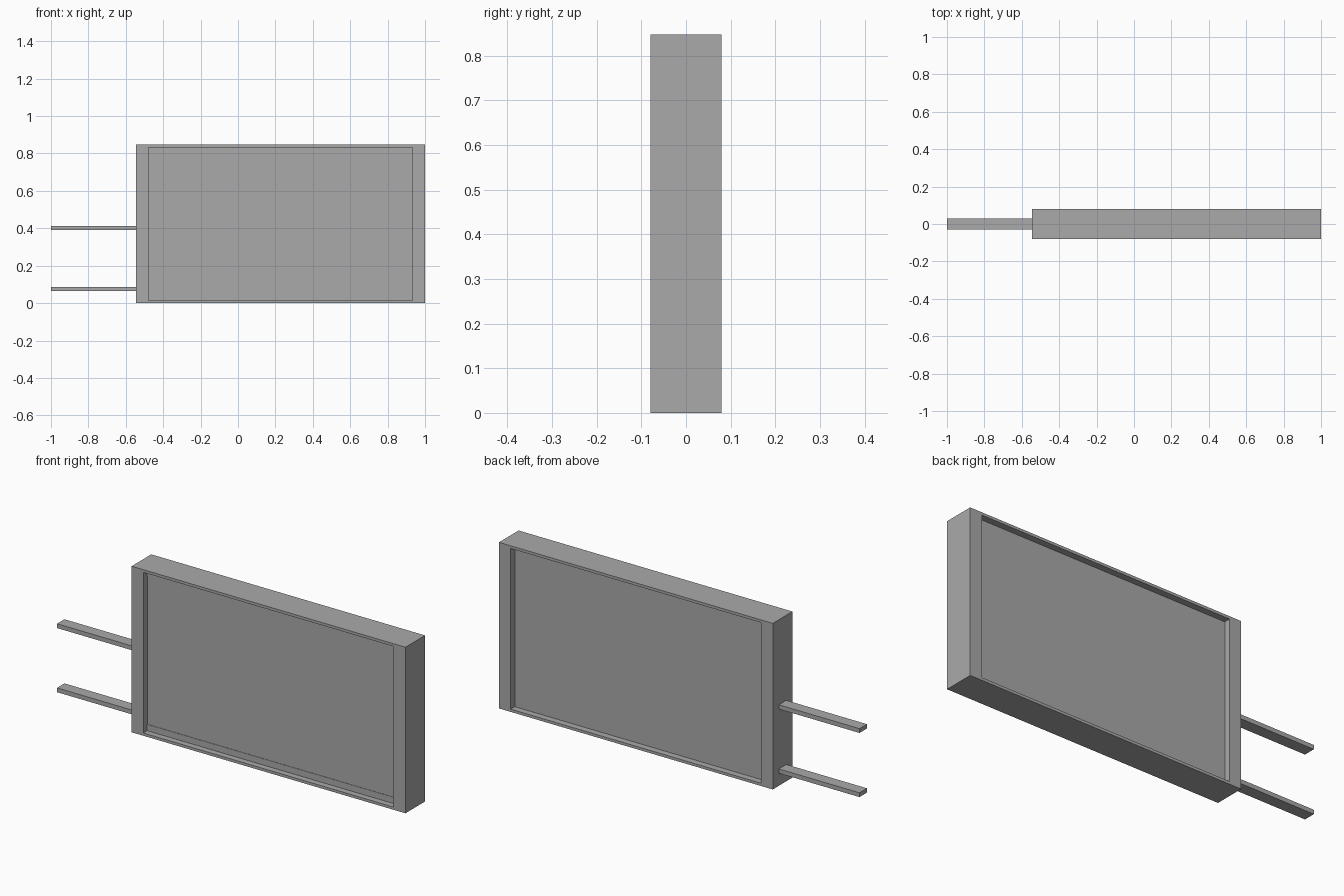
import bpy

if "Cube" in bpy.data.objects:
    bpy.data.objects.remove(bpy.data.objects["Cube"])

# Single grey finish
grey = bpy.data.materials.new("plain_grey")
grey.use_nodes = True
colour = (0.4, 0.4, 0.4, 1)
grey.diffuse_color = colour
grey.node_tree.nodes["Principled BSDF"].inputs["Base Color"].default_value = colour


def box(name, x, y, z):
    """Flat-shaded box spanning the given (low, high) ranges."""
    spans = (x, y, z)
    bpy.ops.mesh.primitive_cube_add(size=1, location=[(a + b) / 2 for a, b in spans])
    ob = bpy.context.object
    ob.name = name
    ob.scale = [b - a for a, b in spans]
    bpy.ops.object.transform_apply(location=False, rotation=False, scale=True)
    ob.data.materials.append(grey)
    return ob


LEFT, RIGHT, TOP, HALF = -0.545, 1.0, 0.847, 0.079
SIDE, LIP, RAIL = 0.066, 0.014, 0.032
RECESS = 0.033
inner_x = (LEFT + SIDE, RIGHT - SIDE)
panel_y = HALF - RECESS

# Slab with a shallow rectangular recess cut into front and back
frame = box("panel_frame", (LEFT, RIGHT), (-HALF, HALF), (0, TOP))
for side, y in (("front", (-HALF - 0.05, -panel_y)), ("back", (panel_y, HALF + 0.05))):
    cutter = box(side + "_recess_cutter", inner_x, y, (LIP, TOP - LIP))
    cutter.hide_render = True
    cutter.hide_set(True)
    cut = frame.modifiers.new(side + "_recess", "BOOLEAN")
    cut.operation = "DIFFERENCE"
    cut.solver = "EXACT"
    cut.object = cutter

# Thin rails along the top and bottom of the front recess
for name, z in (("bottom_rail", (LIP, LIP + RAIL)),
                ("top_rail", (TOP - LIP - RAIL, TOP - LIP))):
    box(name, inner_x, (-panel_y - 0.002, -panel_y), z)

# Two mounting arms reaching out to one side
for name, z in (("upper_arm", 0.402), ("lower_arm", 0.075)):
    box(name, (-1.0, LEFT), (-0.03, 0.03), (z - 0.011, z + 0.011))
